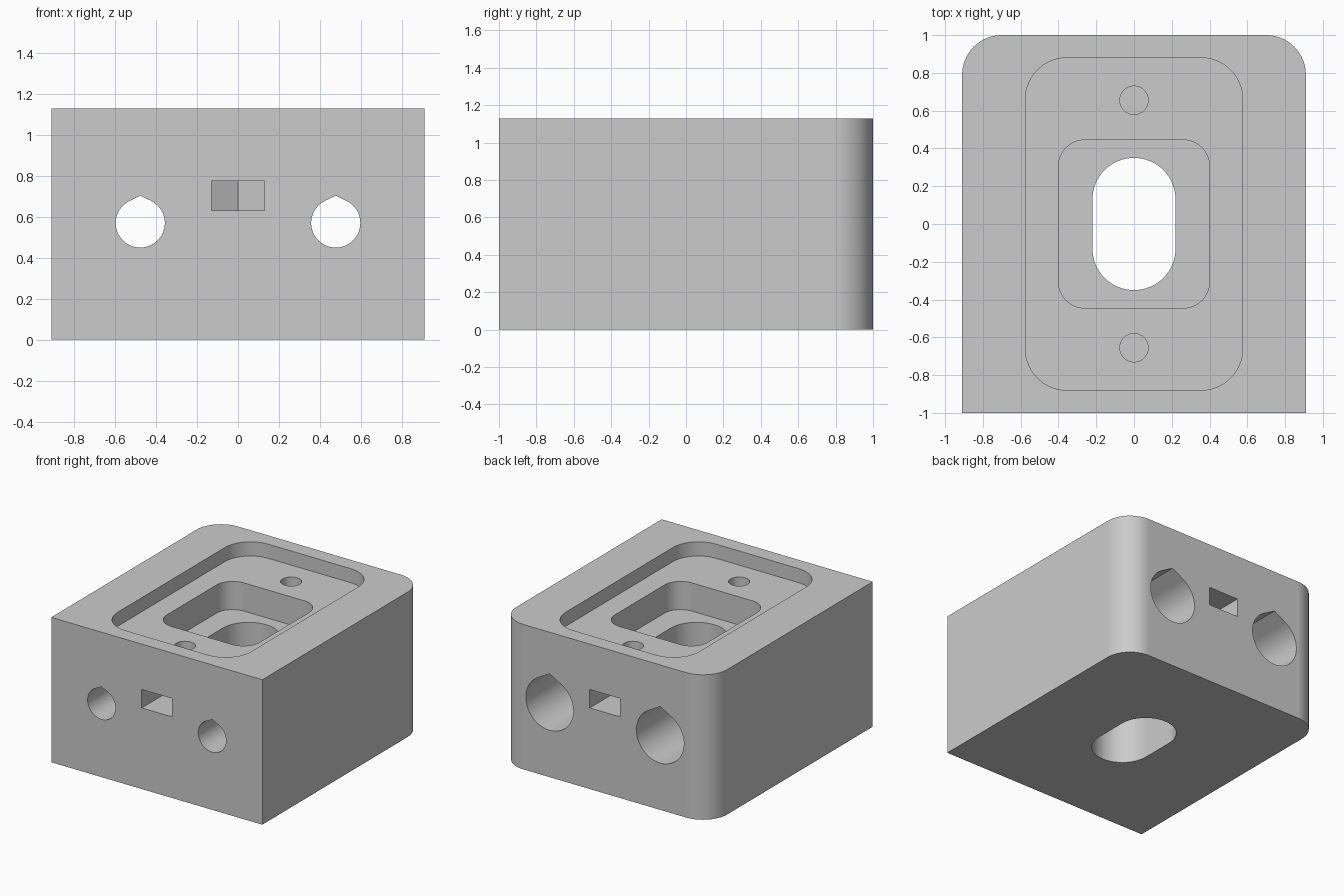
import bpy, bmesh
from math import sin, cos, pi, acos, radians, sqrt

cube = bpy.data.objects.get("Cube")
if cube:
    bpy.data.objects.remove(cube, do_unlink=True)

WIDTH, LENGTH, HEIGHT = 0.91, 1.0, 1.13   # half width, half length, full height

grey = bpy.data.materials.new("light_grey")
grey.use_nodes = True
grey.diffuse_color = (0.6, 0.6, 0.6, 1)
grey.node_tree.nodes["Principled BSDF"].inputs["Base Color"].default_value = (0.6, 0.6, 0.6, 1)


def arc(cx, cy, r, start, end, steps):
    return [(cx + r * cos(start + (end - start) * i / steps),
             cy + r * sin(start + (end - start) * i / steps)) for i in range(steps + 1)]


def rounded_rect(hx, hy, r, round_front=True):
    """Outline with rounded corners; the front pair can stay square."""
    pts = []
    for i, (sx, sy) in enumerate([(1, 1), (-1, 1), (-1, -1), (1, -1)]):
        if sy < 0 and not round_front:
            pts.append((sx * hx, sy * hy))
        else:
            pts += arc(sx * (hx - r), sy * (hy - r), r, i * pi / 2, (i + 1) * pi / 2, 16)
    # drop the doubled points where two arcs meet
    return [p for i, p in enumerate(pts)
            if abs(p[0] - pts[i - 1][0]) + abs(p[1] - pts[i - 1][1]) > 1e-5]


def teardrop(cx, cz, r, peak):
    """Circle with a shallow pointed roof, peak given as a multiple of r."""
    t = acos(1 / peak)
    return arc(cx, cz, r, pi / 2 + t, 5 * pi / 2 - t, 56) + [(cx, cz + r * peak)]


def prism(name, outline, low, high, axis="z"):
    """Extrude an outline along z (outline in x, y) or along y (outline in x, z)."""
    bm = bmesh.new()
    place = (lambda p, h: (p[0], p[1], h)) if axis == "z" else (lambda p, h: (p[0], h, p[1]))
    bottom = [bm.verts.new(place(p, low)) for p in outline]
    top = [bm.verts.new(place(p, high)) for p in outline]
    bm.faces.new(bottom)
    bm.faces.new(top)
    for i in range(len(outline)):
        bm.faces.new((bottom[i - 1], bottom[i], top[i], top[i - 1]))
    bmesh.ops.recalc_face_normals(bm, faces=bm.faces[:])
    mesh = bpy.data.meshes.new(name)
    bm.to_mesh(mesh)
    bm.free()
    mesh.materials.append(grey)
    obj = bpy.data.objects.new(name, mesh)
    bpy.context.collection.objects.link(obj)
    return obj


# Solid block with rounded rear corners
block = prism("housing_block", rounded_rect(WIDTH, LENGTH, 0.21, False), 0, HEIGHT)
cutters = []

# Stepped opening in the top: recess, pocket, through slot
cutters.append(prism("top_recess", rounded_rect(0.575, 0.88, 0.22), 1.02, 1.3))
cutters.append(prism("inner_pocket", rounded_rect(0.40, 0.445, 0.14), 0.80, 1.3))
cutters.append(prism("through_slot", rounded_rect(0.22, 0.35, 0.2199), -0.2, 1.3))

# Rod holes front to back, with wide bores from the rear
for side in (-1, 1):
    x = side * 0.477
    cutters.append(prism("rod_hole", teardrop(x, 0.57, 0.12, 1.11), -1.2, 1.2, "y"))
    cutters.append(prism("rear_bore", teardrop(x, 0.57, 0.205, 1.15), -0.3, 1.2, "y"))

# Screw holes and the hexagonal-ended nut slots that meet them
half = 0.13
for end in (-1, 1):
    y = end * 0.655
    cutters.append(prism("screw_hole", arc(0, y, 0.075, 0, 2 * pi, 40)[:-1], 0.5, 1.3))
    shoulder = y - end * half / sqrt(3)
    tip = y - end * 2 * half / sqrt(3)
    nut = [(-half, end * 1.2), (-half, shoulder), (0, tip), (half, shoulder), (half, end * 1.2)]
    cutters.append(prism("nut_slot", nut, 0.632, 0.776))

# Cut everything out of the block
bpy.context.view_layer.objects.active = block
for cutter in cutters:
    cutter.hide_render = True
    mod = block.modifiers.new(cutter.name, "BOOLEAN")
    mod.operation = "DIFFERENCE"
    mod.solver = "EXACT"
    mod.object = cutter
    bpy.ops.object.modifier_apply(modifier=mod.name)
    bpy.data.objects.remove(cutter, do_unlink=True)

# Smooth curved walls, crisp edges
bpy.ops.object.select_all(action="DESELECT")
block.select_set(True)
bpy.ops.object.shade_smooth_by_angle(angle=radians(20))
weighted = block.modifiers.new("flat_face_normals", "WEIGHTED_NORMAL")
weighted.keep_sharp = True
